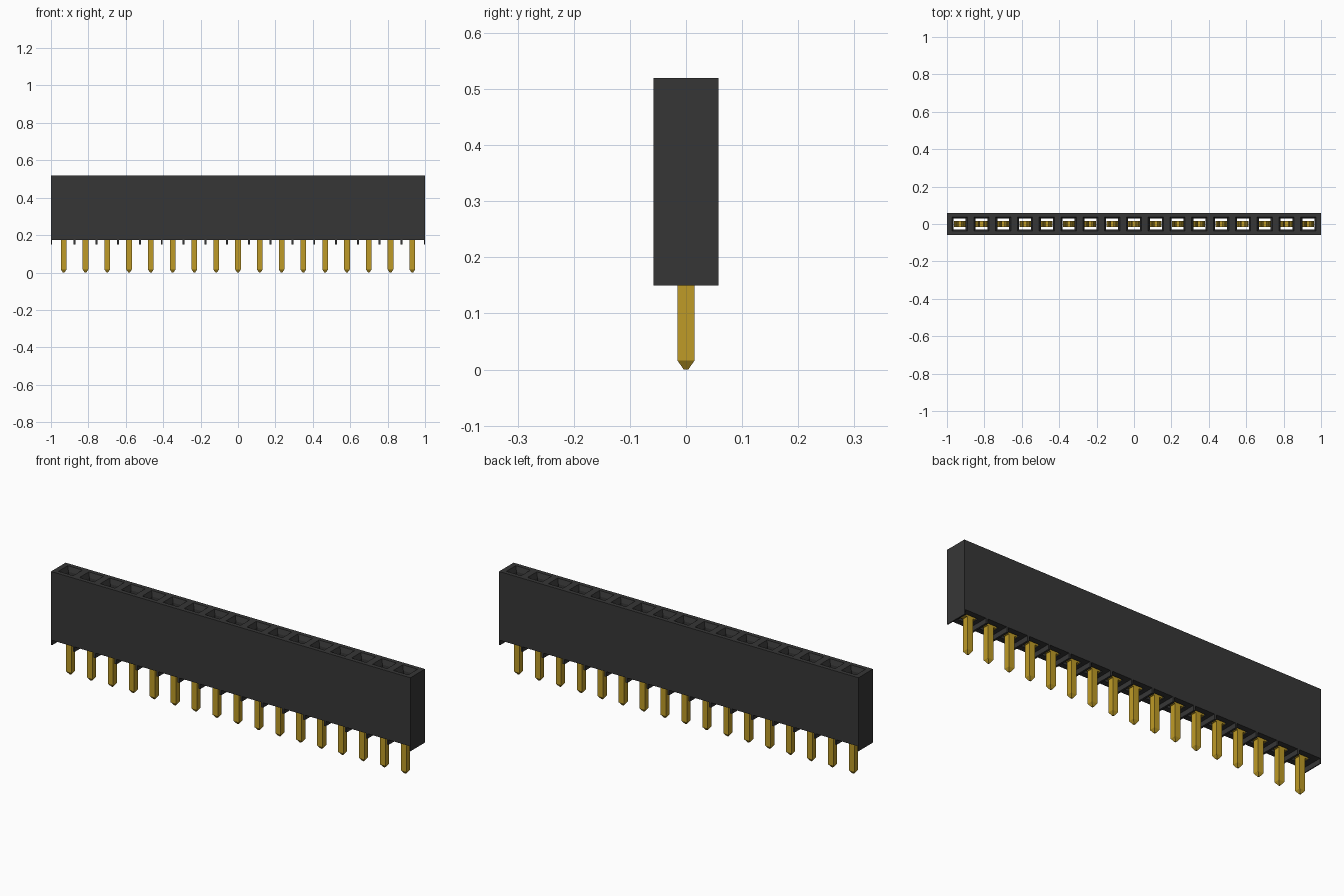
import bpy, bmesh

cube = bpy.data.objects.get("Cube")
if cube:
    bpy.data.objects.remove(cube, do_unlink=True)

COUNT, PITCH = 17, 0.1165
HALF_Y, BOTTOM, TOP, FOOT = 0.058, 0.175, 0.52, 0.15
centres = [(i - (COUNT - 1) / 2) * PITCH for i in range(COUNT)]
bounds = [-1.0] + [(a + b) / 2 for a, b in zip(centres, centres[1:])] + [1.0]


def material(name, rgb, rough, metal=0.0):
    m = bpy.data.materials.new(name)
    m.use_nodes = True
    m.diffuse_color = (*rgb, 1)
    bsdf = m.node_tree.nodes["Principled BSDF"]
    bsdf.inputs["Base Color"].default_value = (*rgb, 1)
    bsdf.inputs["Roughness"].default_value = rough
    bsdf.inputs["Metallic"].default_value = metal
    return m


black = material("black plastic", (0.037, 0.037, 0.037), 0.6)
gold = material("gold metal", (0.52, 0.33, 0.02), 0.4)


def finish(bm, name, mat):
    bmesh.ops.remove_doubles(bm, verts=bm.verts, dist=1e-5)
    bmesh.ops.recalc_face_normals(bm, faces=bm.faces)
    me = bpy.data.meshes.new(name)
    bm.to_mesh(me)
    bm.free()
    me.materials.append(mat)
    ob = bpy.data.objects.new(name, me)
    bpy.context.collection.objects.link(ob)
    return ob


def ring(bm, x0, x1, y, z):
    return [bm.verts.new(p) for p in ((x0, -y, z), (x1, -y, z), (x1, y, z), (x0, y, z))]


def bridge(bm, a, b, sides=range(4)):
    for k in sides:
        n = (k + 1) % 4
        bm.faces.new((a[k], a[n], b[n], b[k]))


def box(bm, x0, x1, y, z0, z1):
    lo, hi = ring(bm, x0, x1, y, z0), ring(bm, x0, x1, y, z1)
    bridge(bm, lo, hi)
    bm.faces.new(lo[::-1])
    bm.faces.new(hi)


# Housing: one cell per socket, each with a funnel and a through hole
bm = bmesh.new()
for i, c in enumerate(centres):
    x0, x1 = bounds[i], bounds[i + 1]
    low = ring(bm, x0, x1, HALF_Y, BOTTOM)
    high = ring(bm, x0, x1, HALF_Y, TOP)
    mouth = ring(bm, c - 0.041, c + 0.041, 0.037, TOP)
    throat = ring(bm, c - 0.032, c + 0.032, 0.029, TOP - 0.025)
    exit_hole = ring(bm, c - 0.032, c + 0.032, 0.029, BOTTOM)
    outer = [0, 2] + ([3] if i == 0 else []) + ([1] if i == COUNT - 1 else [])
    bridge(bm, low, high, outer)
    for a, b in ((high, mouth), (mouth, throat), (throat, exit_hole), (exit_hole, low)):
        bridge(bm, a, b)
finish(bm, "housing", black)

# Thin standoff ribs under the housing
bm = bmesh.new()
for x in bounds:
    box(bm, max(x - 0.005, -1), min(x + 0.005, 1), HALF_Y, FOOT, BOTTOM)
finish(bm, "standoff_ribs", black)

# Pins with tapered tips
bm = bmesh.new()
for c in centres:
    tip = ring(bm, c - 0.004, c + 0.004, 0.004, 0)
    neck = ring(bm, c - 0.015, c + 0.015, 0.015, 0.016)
    head = ring(bm, c - 0.015, c + 0.015, 0.015, 0.18)
    bridge(bm, tip, neck)
    bridge(bm, neck, head)
    bm.faces.new(tip[::-1])
    bm.faces.new(head)
finish(bm, "pins", gold)

# Spring contacts: a base plate and two bent leaves inside each socket
leaf = [(0.028, 0.185), (0.028, 0.26), (0.010, 0.40), (0.020, 0.45)]
bm = bmesh.new()
for c in centres:
    box(bm, c - 0.031, c + 0.031, 0.015, 0.177, 0.19)
    for s in (-1, 1):
        rows = [ring(bm, c + s * x - 0.003, c + s * x + 0.003, 0.015, z) for x, z in leaf]
        for a, b in zip(rows, rows[1:]):
            bridge(bm, a, b)
        bm.faces.new(rows[0][::-1])
        bm.faces.new(rows[-1])
finish(bm, "spring_contacts", gold)
